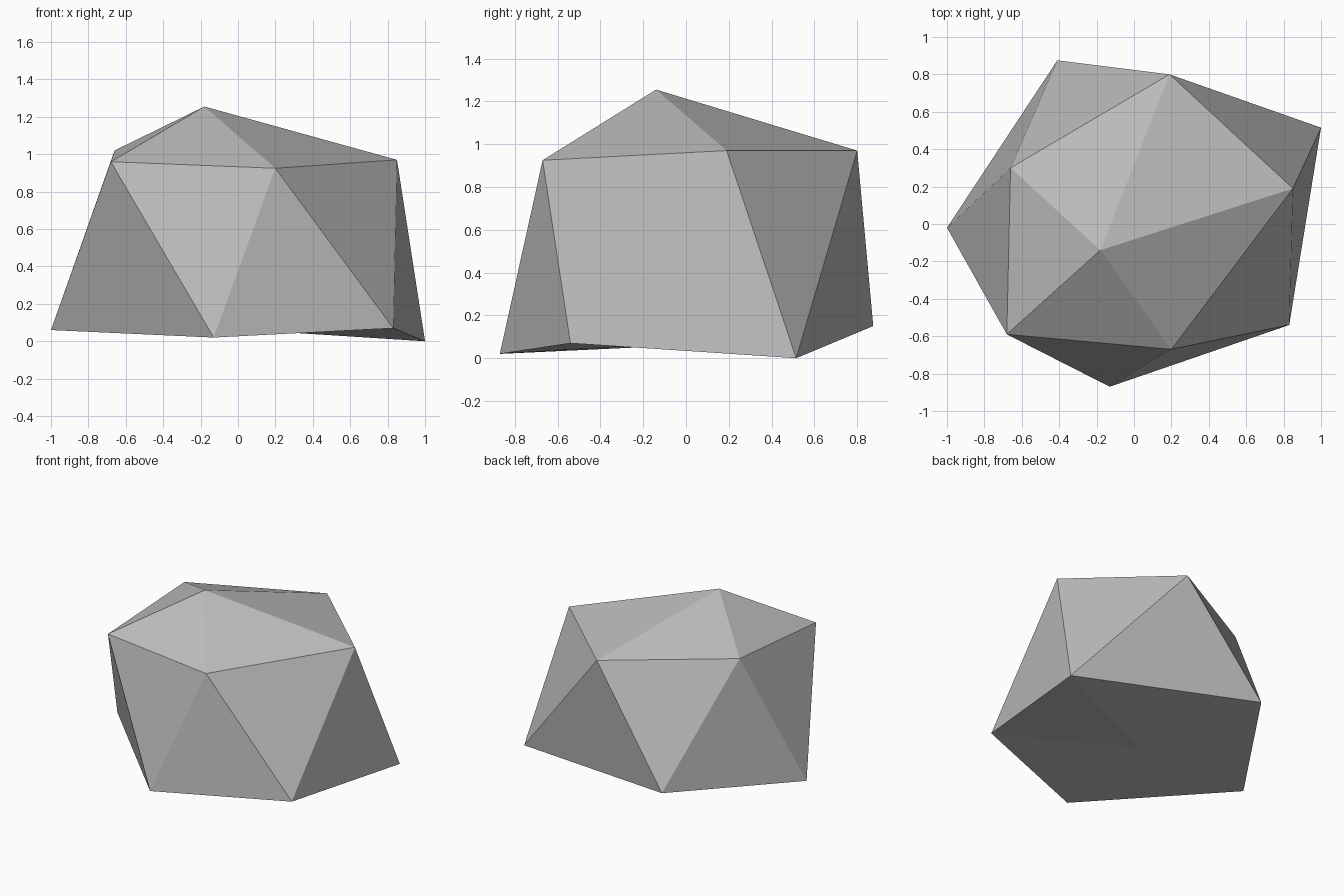
import bpy
import bmesh

default_cube = bpy.data.objects.get("Cube")
if default_cube:
    bpy.data.objects.remove(default_cube, do_unlink=True)


def make_material(name, colour):
    material = bpy.data.materials.new(name)
    material.use_nodes = True
    material.diffuse_color = colour
    shader = material.node_tree.nodes["Principled BSDF"]
    shader.inputs["Base Color"].default_value = colour
    shader.inputs["Roughness"].default_value = 0.9
    return material


def make_rock(name, peak, upper_ring, lower_ring, base, material):
    """Join two staggered rings with a peak and a base, like a dented icosahedron."""
    bm = bmesh.new()
    top = bm.verts.new(peak)
    bottom = bm.verts.new(base)
    upper = [bm.verts.new(point) for point in upper_ring]
    lower = [bm.verts.new(point) for point in lower_ring]
    count = len(upper)
    for i in range(count):
        j = (i + 1) % count
        bm.faces.new((top, upper[i], upper[j]))
        bm.faces.new((upper[i], lower[i], upper[j]))
        bm.faces.new((upper[j], lower[i], lower[j]))
        bm.faces.new((bottom, lower[j], lower[i]))
    bmesh.ops.recalc_face_normals(bm, faces=bm.faces)
    mesh = bpy.data.meshes.new(name)
    bm.to_mesh(mesh)
    bm.free()
    mesh.materials.append(material)
    rock = bpy.data.objects.new(name, mesh)
    bpy.context.collection.objects.link(rock)
    return rock


# Faceted grey boulder, rings run anticlockwise from the front left
stone_grey = make_material("stone grey", (0.5, 0.5, 0.5, 1.0))
shoulder = [(-0.68, -0.59, 0.96), (0.2, -0.67, 0.925), (0.85, 0.19, 0.97),
            (0.19, 0.8, 0.97), (-0.66, 0.3, 1.02)]
foot = [(-0.13, -0.87, 0.02), (0.83, -0.54, 0.07), (1.0, 0.515, 0.0),
        (-0.41, 0.875, 0.15), (-1.0, -0.02, 0.06)]
make_rock("boulder", (-0.18, -0.14, 1.255), shoulder, foot,
          (-0.09, -0.03, 0.07), stone_grey)
